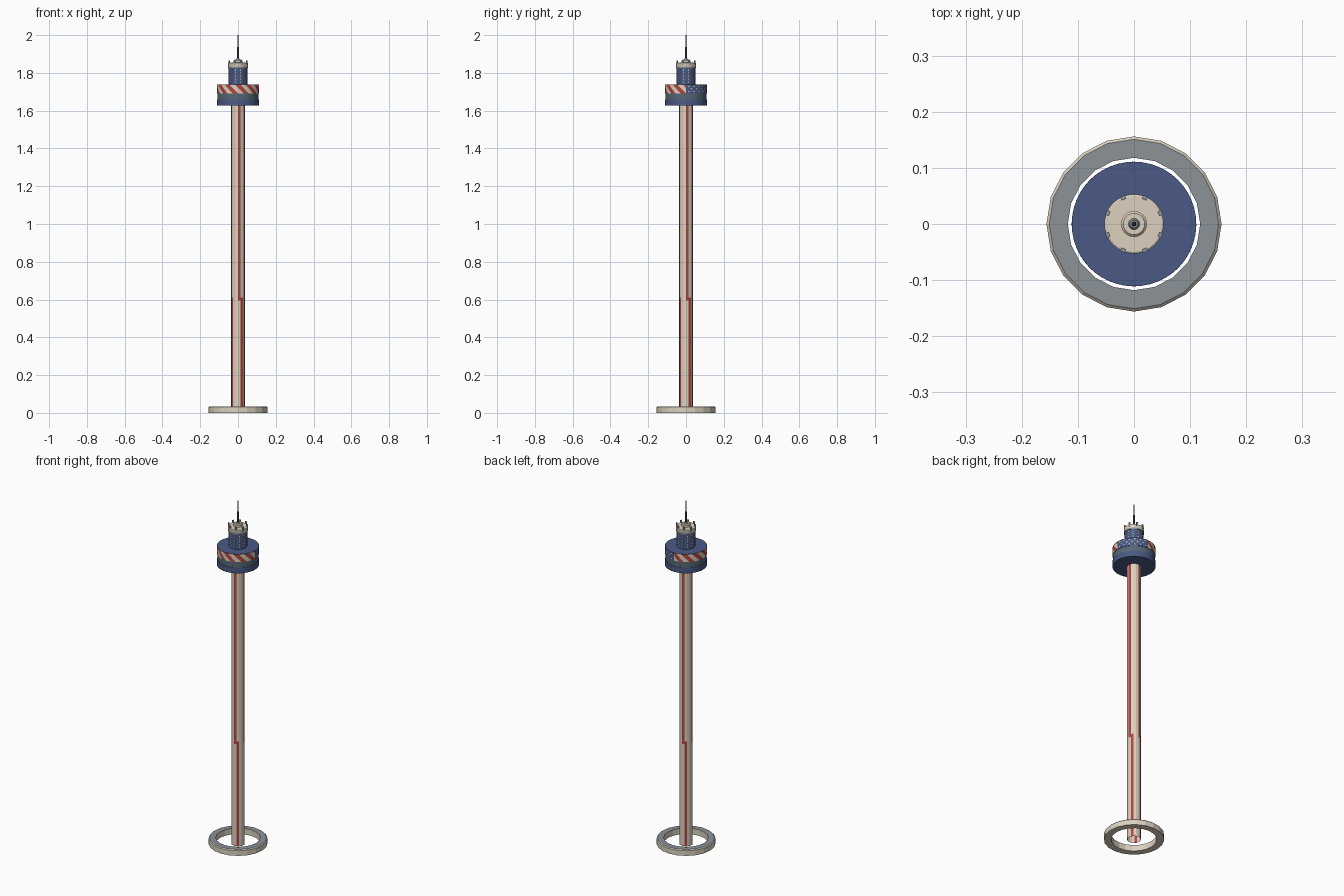
import bpy, bmesh, math
from mathutils import Matrix

if "Cube" in bpy.data.objects:
    bpy.data.objects.remove(bpy.data.objects["Cube"])

def mat(name, r, g, b):
    m = bpy.data.materials.new(name)
    m.diffuse_color = (r, g, b, 1)
    m.use_nodes = True
    m.node_tree.nodes["Principled BSDF"].inputs["Base Color"].default_value = m.diffuse_color
    return m

CREAM = mat("cream", .72, .64, .53)
RED = mat("red", .45, .06, .045)
BLUE = mat("blue", .069, .102, .235)
GREY = mat("grey", .26, .29, .31)
GLASS = mat("glass", .09, .14, .18)
DARK = mat("dark_metal", .08, .08, .08)

def finish(name, bm, mats, smooth=False):
    bmesh.ops.remove_doubles(bm, verts=bm.verts, dist=1e-6)
    me = bpy.data.meshes.new(name)
    bm.to_mesh(me)
    bm.free()
    for m in mats:
        me.materials.append(m)
    ob = bpy.data.objects.new(name, me)
    bpy.context.collection.objects.link(ob)
    if smooth:
        bpy.ops.object.select_all(action='DESELECT')
        ob.select_set(True)
        bpy.context.view_layer.objects.active = ob
        bpy.ops.object.shade_smooth_by_angle(angle=math.radians(30))
    return ob

def lathe(name, profile, n, mats, pick, smooth=True, start=0, end=360):
    """Revolve (r, z) points; pick(side, segment) gives the material slot."""
    bm = bmesh.new()
    def v(i, p):
        a = math.radians(start + (end - start) * i / n)
        return bm.verts.new((p[0] * math.cos(a), p[0] * math.sin(a), p[1]))
    for i in range(n):
        for j, (p, q) in enumerate(zip(profile, profile[1:])):
            vs = [v(i, p)]
            if p[0] > 0:
                vs.append(v(i + 1, p))
            vs.append(v(i + 1, q))
            if q[0] > 0:
                vs.append(v(i, q))
            bm.faces.new(vs).material_index = pick(i, j)
    return finish(name, bm, mats, smooth)

def box(bm, size, r, ang, z, slot=0):
    m = Matrix.Rotation(math.radians(ang), 4, 'Z') @ Matrix.Translation((r, 0, z)) @ Matrix.Diagonal((*size, 1))
    res = bmesh.ops.create_cube(bm, size=1, matrix=m)
    for f in {f for vert in res["verts"] for f in vert.link_faces}:
        f.material_index = slot

# Base ring
lathe("base_ring", [(.118, 0), (.156, 0), (.156, .03), (.151, .035), (.118, .035), (.118, 0)],
      20, [CREAM, GREY], lambda i, j: int(j == 3), smooth=False)

# Shaft: 16 sides, one red side in four, shifting at the step
def shaft_colour(i, j):
    k = i % 4
    return int((k == 1 and j < 2) or (k == 0 and j > 0))
lathe("shaft", [(.036, 0), (.036, .595), (.036, .612), (.036, 1.635)],
      16, [CREAM, RED], shaft_colour, smooth=False)

# Observation pod
R = .111
Z0, Z1, Z2, Z3 = 1.627, 1.66, 1.692, 1.738
lathe("pod_lower", [(0, Z0), (R, Z0), (R, Z1), (R - .002, Z1), (R - .002, Z2), (R, Z2)],
      48, [BLUE, GLASS], lambda i, j: int(j == 3))
lathe("pod_roof", [(R, Z3), (0, Z3)], 48, [BLUE], lambda i, j: 0)
lathe("pod_star_panel", [(R, Z2), (R, Z3)], 18, [BLUE], lambda i, j: 0, start=0, end=90)

# Slanted red and cream stripes round three quarters of the pod
bm = bmesh.new()
ROWS, SLANT, STEP = 4, -24, 5
def edge(i, j):
    a = min(360, max(90, 90 + i * STEP - SLANT * -1 * j / ROWS))
    t = math.radians(a)
    return a, (R * math.cos(t), R * math.sin(t), Z2 + (Z3 - Z2) * j / ROWS)
for i in range(0, 60):
    for j in range(ROWS):
        corners = [edge(i, j), edge(i + 1, j), edge(i + 1, j + 1), edge(i, j + 1)]
        pts = []
        for _, p in corners:
            if p not in pts:
                pts.append(p)
        if len(pts) > 2:
            bm.faces.new([bm.verts.new(p) for p in pts]).material_index = (i // 3) % 2
for f in bm.faces:
    if f.normal.dot(f.calc_center_median()) < 0:
        f.normal_flip()
finish("pod_stripes", bm, [CREAM, RED], True)

# Stars on the blue panel
bm = bmesh.new()
for row in range(3):
    for c in range(6 - row % 2):
        a = 8 + (c + .5 * (row % 2)) * 14.8
        m = Matrix.Rotation(math.radians(a), 4, 'Z') @ Matrix.Translation((R + .0008, 0, Z2 + .009 + row * .014))
        pts = []
        for k in range(10):
            s = .0062 if k % 2 == 0 else .0026
            t = math.pi * k / 5
            pts.append(bm.verts.new(m @ Matrix.Translation((0, -s * math.sin(t), s * math.cos(t))).translation))
        f = bm.faces.new(pts)
        f.normal_update()
        if f.normal.dot(f.calc_center_median()) < 0:
            f.normal_flip()
finish("pod_stars", bm, [CREAM])

# Upper drum with its cap
lathe("upper_drum", [(.049, Z3), (.049, 1.825), (.052, 1.825), (.052, 1.832), (.053, 1.834),
                     (.053, 1.852), (.050, 1.854), (0, 1.854)],
      32, [BLUE, GREY, CREAM], lambda i, j: 0 if j == 0 else 1 if j < 3 else 2)

# Small lit windows in columns on the drum
bm = bmesh.new()
for c in range(12):
    for row in range(5):
        box(bm, (.002, .005, .006), .049, 15 + c * 30, 1.752 + row * .0155)
finish("drum_windows", bm, [CREAM])

# Eight lamp posts round the cap
bm = bmesh.new()
for k in range(8):
    box(bm, (.007, .009, .024), .0505, 22.5 + k * 45, 1.854)
finish("cap_lamps", bm, [GREY])

# Mast base and antenna
lathe("mast_base", [(.023, 1.853), (.023, 1.866), (.019, 1.870), (.010, 1.870), (.007, 1.876), (0, 1.876)],
      24, [CREAM, GREY], lambda i, j: int(j > 2))
lathe("antenna", [(.0045, 1.87), (.0045, 1.935), (.0025, 1.94), (.002, 2.0), (0, 2.0)],
      8, [DARK], lambda i, j: 0)
